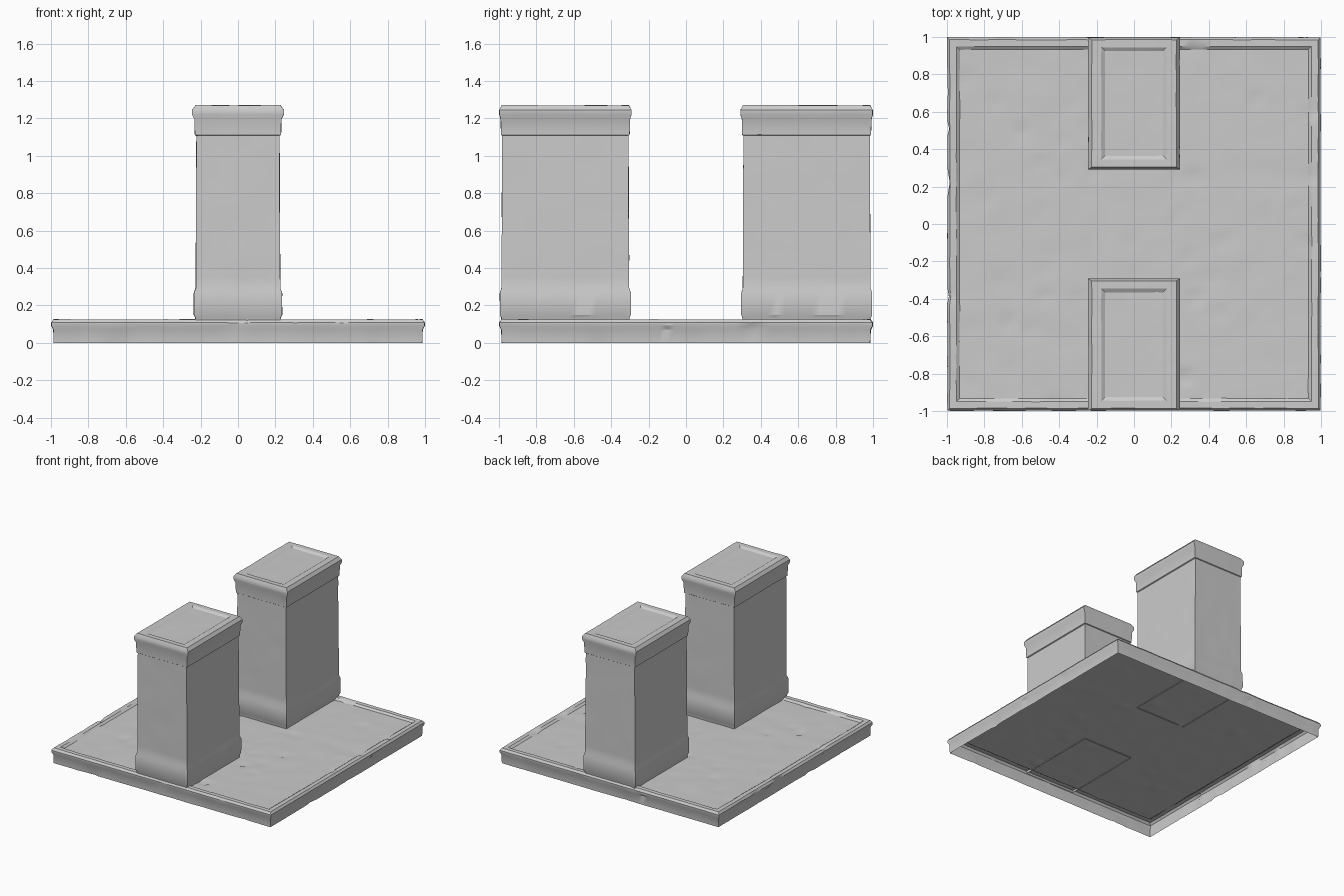
import bpy, bmesh
from mathutils import Vector, noise

if "Cube" in bpy.data.objects:
    bpy.data.objects.remove(bpy.data.objects["Cube"])


def lofted_block(name, profile, cy, cuts, min_len, rough, pit):
    """Rectangular rings (half x, half y, z) lofted upward, top closed, stone surface."""
    bm = bmesh.new()
    rings = []
    for hx, hy, z in profile:
        rings.append([bm.verts.new((sx * hx, cy + sy * hy, z))
                      for sx, sy in ((-1, -1), (1, -1), (1, 1), (-1, 1))])
    for low, high in zip(rings, rings[1:]):
        for i in range(4):
            j = (i + 1) % 4
            bm.faces.new((low[i], low[j], high[j], high[i]))
    bm.faces.new(rings[-1])

    # refine the long edges, then wear the stone slightly
    long_edges = [e for e in bm.edges if e.calc_length() > min_len]
    bmesh.ops.subdivide_edges(bm, edges=long_edges, cuts=cuts, use_grid_fill=True)
    bm.normal_update()
    moves = []
    for v in bm.verts:
        p = v.co * 7 + Vector((3.1, 1.7, 5.3))
        d = rough * noise.noise(p) - pit * max(0, noise.noise(p * 1.6) - 0.4)
        moves.append((v, v.normal * d))
    for v, d in moves:
        v.co += d
        v.co.z = max(v.co.z, 0)

    mesh = bpy.data.meshes.new(name)
    bm.to_mesh(mesh)
    bm.free()
    obj = bpy.data.objects.new(name, mesh)
    bpy.context.collection.objects.link(obj)
    bpy.ops.object.select_all(action='DESELECT')
    obj.select_set(True)
    bpy.context.view_layer.objects.active = obj
    bpy.ops.object.shade_smooth_by_angle(angle=0.5)
    return obj


# floor slab: open-bottomed shell with a rounded rim and shallow sunken panel
slab = [(0.985, 0), (0.987, 0.07), (0.998, 0.092), (0.998, 0.108),
        (0.985, 0.125), (0.95, 0.125), (0.932, 0.112)]
lofted_block("floor_slab", [(r, r, z) for r, z in slab], 0, 48, 1.0, 0.003, 0.04)

# pillars: plinth, shaft, stepped neck, flared cap with sunken top
pillar = [(0.226, 0.341, 0.105), (0.228, 0.343, 0.135), (0.236, 0.350, 0.15),
          (0.236, 0.350, 0.265), (0.226, 0.341, 0.295),
          (0.222, 0.338, 1.108), (0.230, 0.344, 1.112), (0.232, 0.346, 1.195),
          (0.245, 0.353, 1.22), (0.245, 0.353, 1.245), (0.226, 0.340, 1.27),
          (0.175, 0.300, 1.27), (0.155, 0.280, 1.258)]
for name, cy in (("front_pillar", -0.645), ("back_pillar", 0.645)):
    lofted_block(name, pillar, cy, 14, 0.25, 0.002, 0.005)
